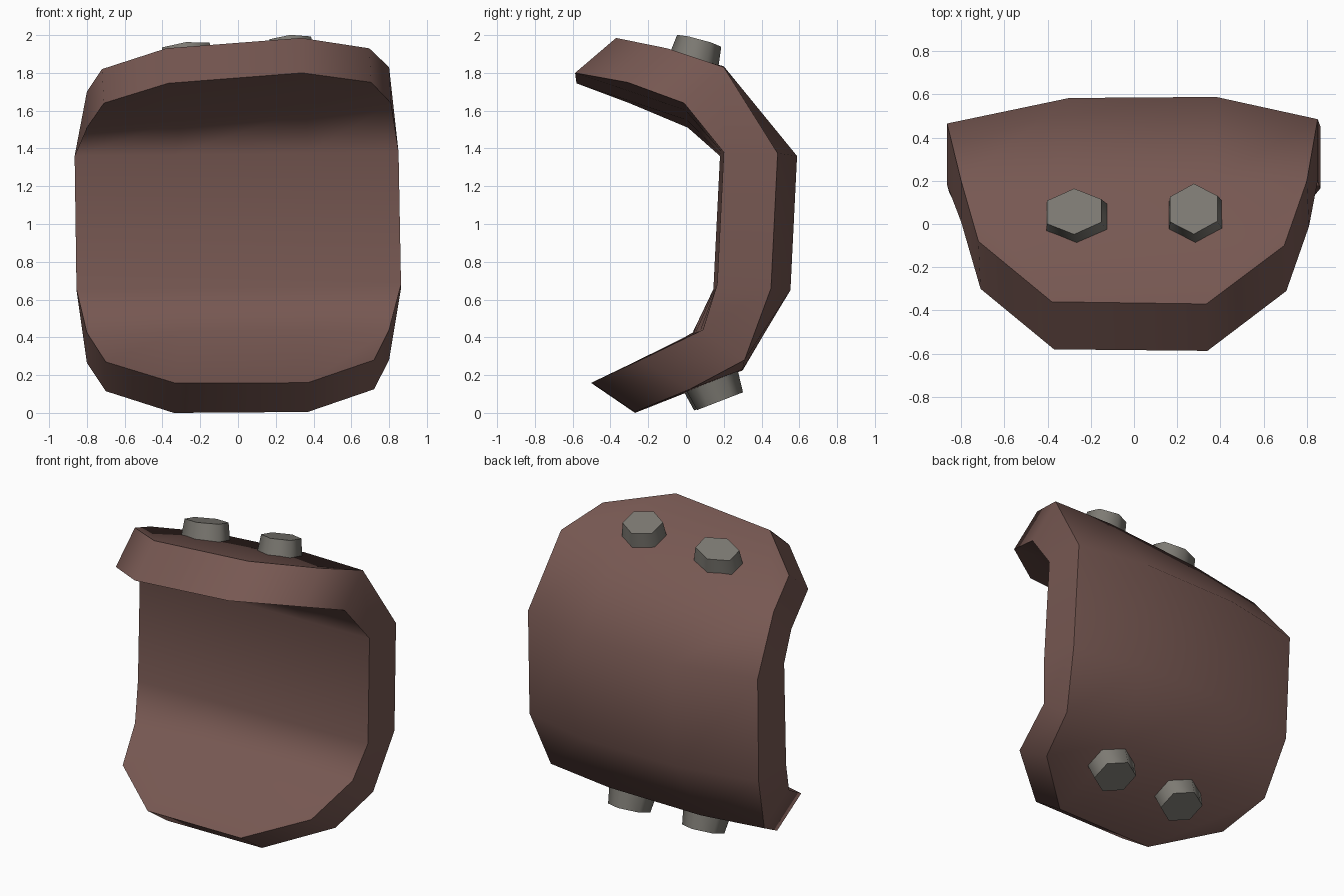
import bpy, bmesh, math
from mathutils import Vector, Matrix

if "Cube" in bpy.data.objects:
    bpy.data.objects.remove(bpy.data.objects["Cube"])


def material(name, rgb):
    m = bpy.data.materials.new(name)
    m.diffuse_color = (*rgb, 1)
    m.use_nodes = True
    m.node_tree.nodes["Principled BSDF"].inputs["Base Color"].default_value = m.diffuse_color
    return m


RUST = material("rust brown", (0.183, 0.097, 0.084))
STEEL = material("dull steel", (0.205, 0.195, 0.172))

# Rim outline, clockwise from the top left: outer point, then inner point
RIM = {
    "t1": ((-.38, -.36, 1.93), (-.37, -.58, 1.745)),
    "t2": ((.335, -.37, 1.985), (.34, -.587, 1.80)),
    "r1": ((.695, -.10, 1.93), (.705, -.31, 1.75)),
    "r2": ((.80, .20, 1.83), (.81, -.01, 1.64)),
    "r3": ((.85, .485, 1.375), (.85, .20, 1.38)),
    "r4": ((.863, .45, .66), (.863, .165, .68)),
    "r5": ((.80, .31, .28), (.80, .09, .44)),
    "r6": ((.72, .02, .125), (.72, -.24, .28)),
    "b2": ((.37, -.27, .005), (.37, -.50, .16)),
    "b1": ((-.34, -.27, .0), (-.33, -.50, .157)),
    "l6": ((-.70, .02, .115), (-.70, -.24, .27)),
    "l5": ((-.80, .30, .265), (-.80, .035, .425)),
    "l4": ((-.855, .44, .65), (-.855, .145, .655)),
    "l3": ((-.865, .465, 1.36), (-.865, .18, 1.36)),
    "l2": ((-.80, .20, 1.70), (-.80, .01, 1.51)),
    "l1": ((-.72, -.08, 1.82), (-.71, -.30, 1.64)),
}
# Outer face bulges along two middle columns; the inner face runs straight
MID = {
    "m2": (-.33, .19, 1.79), "n2": (.36, .20, 1.835),
    "m3": (-.30, .583, 1.355), "n3": (.38, .588, 1.36),
    "m4": (-.30, .55, .65), "n4": (.38, .553, .65),
    "m5": (-.32, .30, .225), "n5": (.37, .30, .23),
}
PATCHES = ["t1 t2 n2 m2", "t1 m2 l2 l1", "t2 r1 r2 n2",
           "l2 m2 m3 l3", "m2 n2 n3 m3", "n2 r2 r3 n3",
           "l3 m3 m4 l4", "m3 n3 n4 m4", "n3 r3 r4 n4",
           "l4 m4 m5 l5", "m4 n4 n5 m5", "n4 r4 r5 n5",
           "l5 m5 b1 l6", "m5 n5 b2 b1", "n5 r5 r6 b2"]


def inner_mid(key):
    a, b = Vector(RIM["l" + key[1]][1]), Vector(RIM["r" + key[1]][1])
    return a.lerp(b, .31 if key[0] == "m" else .72)


def build_shell():
    bm = bmesh.new()
    pts = {**RIM, **{k: (p, inner_mid(k)) for k, p in MID.items()}}
    skin = [{k: bm.verts.new(p[i]) for k, p in pts.items()} for i in (0, 1)]
    for patch in PATCHES:
        names = patch.split()
        bm.faces.new([skin[0][n] for n in names])
        bm.faces.new([skin[1][n] for n in reversed(names)])
    # Thick rim, with sharp borders
    names = list(RIM)
    for a, b in zip(names, names[1:] + names[:1]):
        bm.faces.new([skin[0][a], skin[0][b], skin[1][b], skin[1][a]])
        for s in skin:
            bm.edges.get((s[a], s[b])).smooth = False
    bmesh.ops.recalc_face_normals(bm, faces=bm.faces)
    for f in bm.faces:
        f.smooth = True
    me = bpy.data.meshes.new("curved_shell")
    bm.to_mesh(me)
    bm.free()
    me.materials.append(RUST)
    ob = bpy.data.objects.new("curved_shell", me)
    bpy.context.collection.objects.link(ob)
    ob.modifiers.new("even_shading", "WEIGHTED_NORMAL").keep_sharp = True


# Tapered hexagonal bolt head; centre is the middle of its outer end
def bolt(name, centre, axis, sx, sy, depth=.16):
    axis = Vector(axis).normalized()
    side = (Vector((1, 0, 0)) - axis * axis.x).normalized()
    rot = Matrix((side, axis.cross(side), axis)).transposed().to_4x4()
    bm = bmesh.new()
    bmesh.ops.create_cone(bm, cap_ends=True, segments=6, radius1=.142,
                          radius2=.122, depth=depth)
    # Smooth sides, sharp end
    for f in bm.faces:
        f.smooth = True
        if len(f.verts) == 6:
            for e in f.edges:
                e.smooth = False
    bmesh.ops.transform(
        bm, verts=bm.verts,
        matrix=Matrix.Translation(Vector(centre) - axis * depth / 2) @ rot
        @ Matrix.Diagonal((sx, sy, 1, 1)))
    me = bpy.data.meshes.new(name)
    bm.to_mesh(me)
    bm.free()
    me.materials.append(STEEL)
    bpy.context.collection.objects.link(bpy.data.objects.new(name, me))


build_shell()
bolt("top_bolt_left", (-.277, .058, 1.934), (-.11, .26, .97), 1.2, .9)
bolt("top_bolt_right", (.277, .07, 1.970), (-.07, .26, .97), 1.04, .99)
bolt("bottom_bolt_left", (-.245, .165, .06), (0, .36, -.93), 1.1, 1.07)
bolt("bottom_bolt_right", (.302, .18, .062), (0, .36, -.93), 1.1, 1.07)
